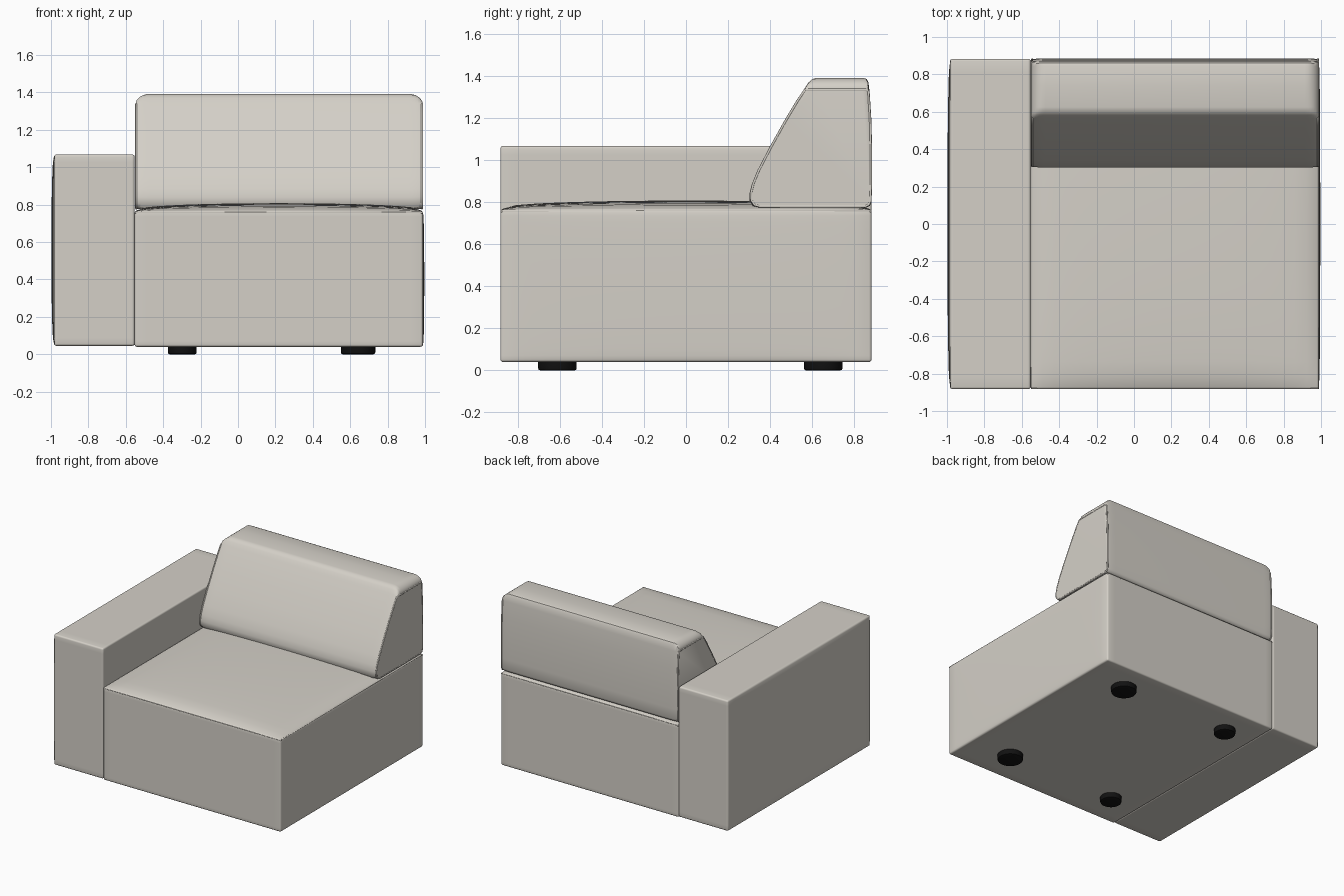
import bpy, bmesh
from math import sin, cos, pi, radians
from mathutils import Vector

if "Cube" in bpy.data.objects:
    bpy.data.objects.remove(bpy.data.objects["Cube"], do_unlink=True)


def material(name, rgb):
    m = bpy.data.materials.new(name)
    m.use_nodes = True
    m.diffuse_color = (*rgb, 1)
    bsdf = m.node_tree.nodes["Principled BSDF"]
    bsdf.inputs["Base Color"].default_value = (*rgb, 1)
    bsdf.inputs["Roughness"].default_value = 0.8
    return m


FABRIC = material("beige fabric", (0.66, 0.63, 0.575))
BLACK = material("black plastic", (0.006, 0.006, 0.006))


def finish(bm, name, mat):
    bmesh.ops.recalc_face_normals(bm, faces=bm.faces)
    mesh = bpy.data.meshes.new(name)
    bm.to_mesh(mesh)
    bm.free()
    mesh.materials.append(mat)
    ob = bpy.data.objects.new(name, mesh)
    bpy.context.collection.objects.link(ob)
    bpy.ops.object.select_all(action="DESELECT")
    ob.select_set(True)
    bpy.context.view_layer.objects.active = ob
    bpy.ops.object.shade_smooth_by_angle(angle=radians(40))
    return ob


def puffed_box(name, lo, hi, puffs, bevel=0.012):
    """Box whose faces swell; puffs maps (axis, sign) to the swelling."""
    lo, hi = Vector(lo), Vector(hi)
    bm = bmesh.new()
    bmesh.ops.create_cube(bm, size=2)
    bmesh.ops.subdivide_edges(bm, edges=bm.edges, cuts=23, use_grid_fill=True)
    for v in bm.verts:
        p = v.co.copy()
        q = Vector((l + (h - l) * (c + 1) / 2 for l, h, c in zip(lo, hi, p)))
        for (axis, sign), amount in puffs.items():
            if p[axis] * sign > 0.999:
                f = 1
                for other in range(3):
                    if other != axis:
                        f *= max(0, 1 - p[other] ** 2) ** 0.4
                q[axis] += sign * amount * f
        v.co = q
    bm.normal_update()
    sharp = [e for e in bm.edges if e.calc_face_angle(0) > radians(45)]
    bmesh.ops.bevel(bm, geom=sharp, offset=bevel, segments=3, profile=0.5,
                    affect="EDGES")
    return finish(bm, name, FABRIC)


def piping(name, points, radius=0.006):
    """Closed round cord along the points."""
    cu = bpy.data.curves.new(name, "CURVE")
    cu.dimensions = "3D"
    cu.bevel_depth = radius
    cu.bevel_resolution = 2
    sp = cu.splines.new("POLY")
    sp.points.add(len(points) - 1)
    for pt, co in zip(sp.points, points):
        pt.co = (*co, 1)
    sp.use_cyclic_u = True
    cu.materials.append(FABRIC)
    ob = bpy.data.objects.new(name, cu)
    bpy.context.collection.objects.link(ob)
    bpy.ops.object.select_all(action="DESELECT")
    ob.select_set(True)
    bpy.context.view_layer.objects.active = ob
    bpy.ops.object.convert(target="MESH")
    bpy.ops.object.shade_smooth_by_angle(angle=radians(50))


# Armrest and seat block
X0, X1, Y = -0.553, 0.988, 0.883
puffed_box("armrest", (-0.982, -Y, 0.045), (X0, Y, 1.068), {(0, -1): 0.016})
puffed_box("seat", (X0, -Y, 0.04), (X1, Y, 0.766),
           {(2, 1): 0.042, (0, 1): 0.008})
piping("seat_piping", [(x, y, 0.758) for x, y in
                       ((X0 + 0.006, -Y + 0.004), (X1 - 0.004, -Y + 0.004),
                        (X1 - 0.004, Y - 0.004), (X0 + 0.006, Y - 0.004))])

# Backrest cushion: side profile (y, z) swept along x with rounded ends
TOP, DROP = 1.392, 0.05
profile = [(0.345, 0.774), (0.318, 0.782), (0.303, 0.805), (0.302, 0.84),
           (0.313, 0.885), (0.34, 0.95), (0.40, 1.065), (0.47, 1.19),
           (0.53, 1.29), (0.565, 1.343), (0.583, 1.37), (0.60, 1.386),
           (0.625, TOP), (0.74, TOP), (0.845, TOP), (0.86, 1.386),
           (0.868, 1.37), (0.873, 1.33), (0.881, 1.2), (0.885, 1.05),
           (0.885, 0.88), (0.882, 0.80), (0.875, 0.783), (0.858, 0.774)]


def section(x, a):
    """Profile loop at x; a runs from 0 at the end face to a right angle."""
    top = TOP - DROP * (1 - sin(a))
    k = 1 - 0.022 * (1 - sin(a))
    return [(x, 0.65 + (y - 0.65) * k, 1.05 + (min(z, top) - 1.05) * k)
            for y, z in profile]


B0, B1 = -0.548, 0.988
angles = [i * pi / 14 for i in range(8)]
loops = [section(B0 + 0.075 * (1 - cos(a)), a) for a in angles]
loops += [section(B1 - 0.075 * (1 - cos(a)), a) for a in reversed(angles)]
bm = bmesh.new()
rings = [[bm.verts.new(p) for p in loop] for loop in loops]
n = len(profile)
for r, s in zip(rings, rings[1:]):
    for i in range(n):
        j = (i + 1) % n
        bm.faces.new((r[i], r[j], s[j], s[i]))
bm.faces.new(rings[0])
bm.faces.new(rings[-1])
finish(bm, "backrest", FABRIC)
piping("backrest_right_piping", [(x + 0.004, y, z) for x, y, z in loops[0]])
piping("backrest_left_piping", [(x - 0.004, y, z) for x, y, z in loops[-1]])

# Round feet
for side, x, radius in (("right", -0.298, 0.077), ("left", 0.642, 0.092)):
    for end, y in (("front", -0.612), ("back", 0.653)):
        bm = bmesh.new()
        bmesh.ops.create_cone(bm, cap_ends=True, segments=32, radius1=radius,
                              radius2=radius, depth=0.05)
        bmesh.ops.translate(bm, verts=bm.verts, vec=(x, y, 0.025))
        rim = [e for e in bm.edges if all(v.co.z < 0.001 for v in e.verts)]
        bmesh.ops.bevel(bm, geom=rim, offset=0.01, segments=2, profile=0.5,
                        affect="EDGES")
        finish(bm, f"{end}_{side}_foot", BLACK)
